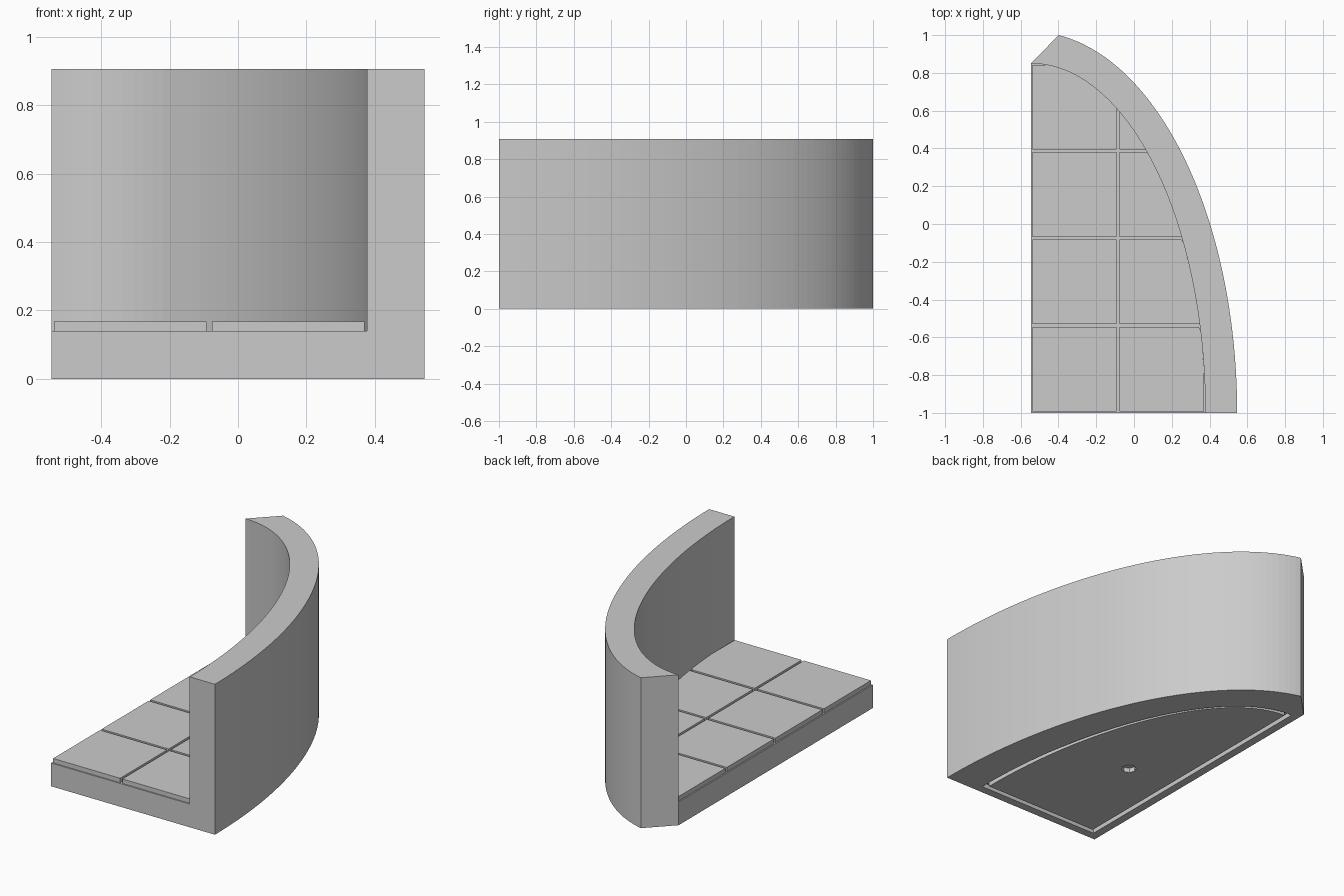
import bpy
import bmesh
import math

if "Cube" in bpy.data.objects:
    bpy.data.objects.remove(bpy.data.objects["Cube"], do_unlink=True)

# Main dimensions: quarter-ellipse plan with its corner at (CX, CY)
CX, CY = -0.546, -1.0
A, B = 0.924, 1.85
WALL, HEIGHT = 0.168, 0.907
FLOOR, TILE_TOP, GAP = 0.14, 0.167, 0.015
GROOVE = 0.028
SEGMENTS = 48

grey = bpy.data.materials.new("stone grey")
grey.use_nodes = True
colour = (0.6, 0.6, 0.6, 1)
grey.diffuse_color = colour
grey.node_tree.nodes["Principled BSDF"].inputs["Base Color"].default_value = colour


def arc(a, b, cx=CX, cy=CY, start=0.0, end=math.pi / 2, n=SEGMENTS):
    """Points along an ellipse, anticlockwise."""
    steps = [start + (end - start) * i / n for i in range(n + 1)]
    return [(cx + a * math.cos(t), cy + b * math.sin(t)) for t in steps]


def prism(name, outline, z0, z1):
    """Upright solid over a plan outline."""
    bm = bmesh.new()
    face = bm.faces.new([bm.verts.new((x, y, z0)) for x, y in outline])
    top = bmesh.ops.extrude_face_region(bm, geom=[face])["geom"]
    verts = [v for v in top if isinstance(v, bmesh.types.BMVert)]
    bmesh.ops.translate(bm, verts=verts, vec=(0, 0, z1 - z0))
    bmesh.ops.recalc_face_normals(bm, faces=bm.faces)
    mesh = bpy.data.meshes.new(name)
    bm.to_mesh(mesh)
    bm.free()
    mesh.materials.append(grey)
    obj = bpy.data.objects.new(name, mesh)
    bpy.context.collection.objects.link(obj)
    return obj


def cut(obj, cutter):
    """Subtract the cutter and discard it."""
    mod = obj.modifiers.new("cut", "BOOLEAN")
    mod.operation = "DIFFERENCE"
    mod.solver = "EXACT"
    mod.object = cutter
    bpy.context.view_layer.objects.active = obj
    bpy.ops.object.modifier_apply(modifier=mod.name)
    bpy.data.objects.remove(cutter, do_unlink=True)


def inset_plan(m):
    """Floor plan shrunk by m on every side."""
    return [(CX + m, CY + m)] + arc(A - 2 * m, B - 2 * m, CX + m, CY + m)


# Curved wall with a diagonal end
end = math.acos(0.147 / (A + WALL))
inner = arc(A, B)
prism("curved_wall", arc(A + WALL, B + WALL, end=end) + inner[::-1], 0, HEIGHT)

# Floor slab, with a pocket underneath
floor = prism("floor_slab", inset_plan(0), 0, FLOOR)
cut(floor, prism("pocket_cutter", inset_plan(0.05), -0.1, GROOVE))

# Raised panel filling the pocket except for a groove, with a central hole
panel = prism("underside_panel", inset_plan(0.05 + GROOVE), 0, GROOVE + 0.01)
hole = arc(0.042, 0.042, -0.18, -0.26, end=2 * math.pi, n=8)[:-1]
cut(panel, prism("hole_cutter", hole, -0.1, GROOVE))


# Floor tiles, trimmed to the curve of the wall
def tile_plan(x0, x1, y0, y1):
    reach = CX + A * math.sqrt(1 - ((y0 - CY) / B) ** 2)
    right = min(x1, reach)
    outline = [(x0, y0), (right, y0)]
    for i in range(SEGMENTS + 1):
        x = right + (x0 - right) * i / SEGMENTS
        curve = CY + B * math.sqrt(max(0, 1 - ((x - CX) / A) ** 2))
        y = min(y1, curve)
        if y > y0 + 0.0001:
            outline.append((x, y))
    return outline


for col in range(2):
    for row in range(4):
        x, y = CX + col * A / 2, CY + row * B / 4
        h = GAP / 2
        plan = tile_plan(x + h, x + A / 2 - h, y + h, y + B / 4 - h)
        prism(f"floor_tile_{row + 1}_{col + 1}", plan, FLOOR, TILE_TOP)
